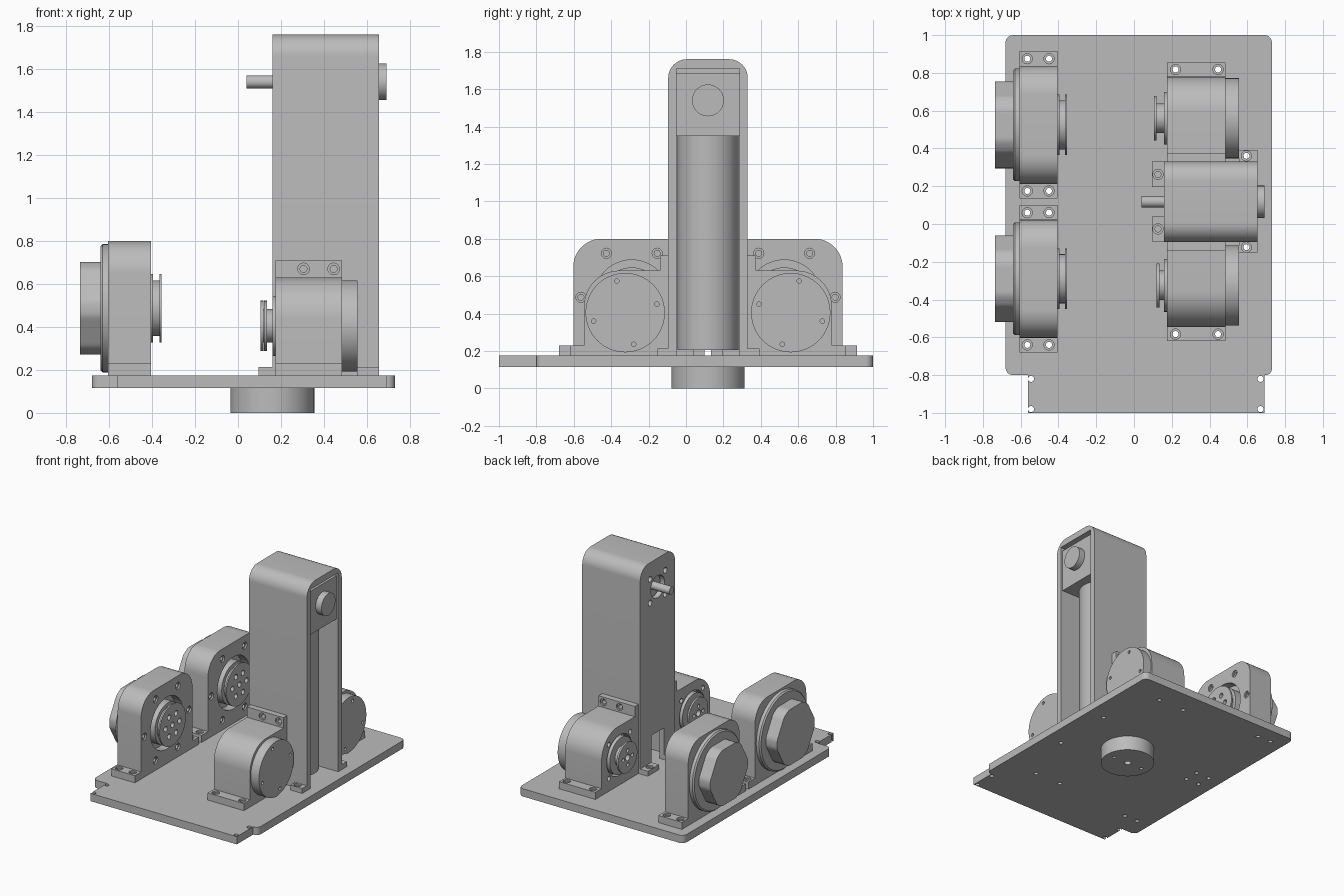
import bpy, bmesh, math
from mathutils import Vector

if "Cube" in bpy.data.objects:
    bpy.data.objects.remove(bpy.data.objects["Cube"])

GREY = (0.5, 0.5, 0.5, 1)
grey = bpy.data.materials.new("machined_grey")
grey.diffuse_color = GREY
grey.use_nodes = True
grey.node_tree.nodes["Principled BSDF"].inputs["Base Color"].default_value = GREY


def place(axis, u, v, h):
    """In-plane coordinates u, v and height h along an axis."""
    return {"X": (h, u, v), "Y": (u, h, v), "Z": (u, v, h)}[axis]


def finish(name, bm):
    bmesh.ops.recalc_face_normals(bm, faces=bm.faces)
    mesh = bpy.data.meshes.new(name)
    bm.to_mesh(mesh)
    bm.free()
    mesh.materials.append(grey)
    ob = bpy.data.objects.new(name, mesh)
    bpy.context.scene.collection.objects.link(ob)
    return ob


def loft(name, axis, rings):
    """Join equal-length rings of (u, v, h) points and cap both ends."""
    bm = bmesh.new()
    loops = [[bm.verts.new(place(axis, *p)) for p in ring] for ring in rings]
    for a, b in zip(loops, loops[1:]):
        for i in range(len(a)):
            j = (i + 1) % len(a)
            bm.faces.new((a[i], a[j], b[j], b[i]))
    bm.faces.new(loops[0])
    bm.faces.new(loops[-1])
    return finish(name, bm)


def prism(name, axis, pts, lo, hi):
    return loft(name, axis, [[(u, v, h) for u, v in pts] for h in (lo, hi)])


def lathe(name, axis, u, v, profile, n=64):
    """Turned part: profile is a list of (radius, height)."""
    ang = [2 * math.pi * i / n for i in range(n)]
    return loft(name, axis, [[(u + r * math.cos(a), v + r * math.sin(a), h)
                              for a in ang] for r, h in profile])


def rod(name, axis, u, v, r, lo, hi, n=64):
    return lathe(name, axis, u, v, [(r, lo), (r, hi)], n)


def fillet(corners, n=12):
    """Right-angled outline; each corner is (u, v) or (u, v, radius)."""
    pts = []
    for i, c in enumerate(corners):
        p = Vector(c[:2])
        if len(c) == 2:
            pts.append(tuple(p))
            continue
        d1 = (Vector(corners[i - 1][:2]) - p).normalized()
        d2 = (Vector(corners[(i + 1) % len(corners)][:2]) - p).normalized()
        mid = p + c[2] * (d1 + d2)
        for k in range(n + 1):
            t = math.pi / 2 * k / n
            pts.append(tuple(mid - c[2] * (d2 * math.cos(t) + d1 * math.sin(t))))
    return pts


def box(name, x0, x1, y0, y1, z0, z1):
    return prism(name, "Z", [(x0, y0), (x1, y0), (x1, y1), (x0, y1)], z0, z1)


def cut(ob, cutters):
    for c in cutters:
        m = ob.modifiers.new("cut", "BOOLEAN")
        m.operation, m.solver, m.object = "DIFFERENCE", "EXACT", c
    mesh = bpy.data.meshes.new_from_object(
        ob.evaluated_get(bpy.context.evaluated_depsgraph_get()))
    ob.modifiers.clear()
    ob.data = mesh
    for c in cutters:
        bpy.data.objects.remove(c)


def hole(axis, u, v, lo, hi, r=0.016):
    return rod("cutter", axis, u, v, r, lo, hi, 20)


def bolt_hole(axis, u, v, lo, top):
    """Through hole with a counterbore below the surface at top."""
    step = math.copysign(0.012, top - lo)
    return lathe("cutter", axis, u, v, [(0.016, lo), (0.016, top - step),
                 (0.027, top - step), (0.027, top + step)], 20)


def ring(u, v, r, count, start):
    for k in range(count):
        a = math.radians(start + 360 * k / count)
        yield u + r * math.cos(a), v + r * math.sin(a)


FLOOR, FOOT, MID = 0.175, 0.23, 0.1175
base_holes = [(x, y) for x in (-0.545, 0.67) for y in (-0.82, -0.98)]

# Large drives on the right-hand edge
for place_name, c in (("front", -0.29), ("rear", 0.525)):
    z = 0.487
    bracket = prism(place_name + "_large_bracket", "X", fillet([
        (c - 0.39, FLOOR), (c + 0.39, FLOOR), (c + 0.39, FOOT), (c + 0.3125, FOOT),
        (c + 0.3125, 0.8, 0.15), (c - 0.3125, 0.8, 0.15),
        (c - 0.3125, FOOT), (c - 0.39, FOOT)]), -0.605, -0.405)
    feet = [(x, c + s * 0.35) for x in (-0.565, -0.45) for s in (-1, 1)]
    base_holes += feet
    cut(bracket, [bolt_hole("Z", x, y, 0.1, FOOT) for x, y in feet]
        + [bolt_hole("X", u, v, -0.5, -0.405) for u, v in ring(c, z, 0.272, 6, 0)]
        + [rod("cutter", "X", c, z, 0.2, -0.47, -0.3)])
    lathe(place_name + "_large_motor_rim", "X", c, z,
          [(0.298, -0.604), (0.298, -0.63), (0.288, -0.64)])
    # Motor cap: round with six shallow flats
    cap = []
    for i in range(96):
        a = 2 * math.pi * i / 96
        off = (a % (math.pi / 3)) - math.pi / 6
        r = min(0.23, 0.215 / math.cos(off))
        cap.append((c + r * math.cos(a), z + r * math.sin(a)))
    prism(place_name + "_large_motor_cap", "X", cap, -0.638, -0.735)
    pulley = lathe(place_name + "_large_pulley", "X", c, z, [
        (0.16, -0.472), (0.16, -0.395), (0.13, -0.395), (0.13, -0.366),
        (0.16, -0.366), (0.16, -0.355)])
    cut(pulley, [hole("X", u, v, -0.39, -0.3, 0.02) for u, v in ring(c, z, 0.085, 6, 0)]
        + [hole("X", c, z, -0.39, -0.3, 0.02)])

# Small drives either side of the tower, mirrored about its middle
for place_name, side, tip in (("front", 1, 0.12), ("rear", -1, 0.105)):
    def my(y):
        return MID + side * (y - MID)
    c, z = my(-0.325), 0.405
    outline = [(-0.62, FLOOR), (-0.095, FLOOR), (-0.095, 0.71), (-0.14, 0.71),
               (-0.14, 0.63), (-0.545, 0.63, 0.19), (-0.545, FOOT), (-0.62, FOOT)]
    bracket = prism(place_name + "_small_bracket", "X",
                    [(my(y), h) for y, h in fillet(outline)], 0.175, 0.485)
    feet = [(x, my(-0.583)) for x in (0.22, 0.445)]
    base_holes += feet
    cut(bracket, [bolt_hole("Z", x, y, 0.1, FOOT) for x, y in feet]
        + [bolt_hole("Y", x, 0.67, my(-0.05), my(-0.14)) for x in (0.305, 0.445)]
        + [hole("X", u, v, 0.1, 0.22, 0.018) for u, v in ring(c, z, 0.185, 4, 45)]
        + [rod("cutter", "X", c, z, 0.155, 0.1, 0.22)])
    disc = rod(place_name + "_small_motor", "X", c, z, 0.212, 0.484, 0.555)
    cut(disc, [hole("X", u, v, 0.53, 0.6, 0.012)
               for u, v in ring(c, z, 0.175, 4, 15 if side > 0 else 75)])
    pulley = lathe(place_name + "_small_pulley", "X", c, z, [
        (0.14, 0.222), (0.14, 0.16), (0.078, 0.16), (0.078, tip + 0.014),
        (0.117, tip + 0.014), (0.117, tip)])
    cut(pulley, [hole("X", c, z, 0, 0.15, 0.025)]
        + [hole("X", u, v, 0, 0.15, 0.014) for u, v in ring(c, z, 0.055, 4, 0)])

# Tower shell, open towards the left
tower = prism("tower_shell", "X", fillet([
    (-0.095, FLOOR), (0.33, FLOOR), (0.33, 1.76, 0.1), (-0.095, 1.76, 0.1)]), 0.16, 0.655)
cut(tower, [box("cutter", 0.2, 0.8, -0.052, 0.287, 0.1, 1.71),
            box("cutter", 0.1, 0.3, 0.04, 0.195, 0.1, 0.42),
            rod("cutter", "X", MID, 1.54, 0.085, 0.1, 0.3)]
    + [hole("X", u, v, 0.1, 0.3, 0.022) for u, v in ring(MID, 1.54, 0.13, 4, 45)])

# Tower feet
for i, (x0, x1, y0, y1) in enumerate(((0.095, 0.161, -0.092, 0.04), (0.095, 0.161, 0.195, 0.33),
                                      (0.555, 0.655, -0.152, -0.094),
                                      (0.555, 0.655, 0.329, 0.393))):
    foot = box("tower_foot_%d" % (i + 1), x0, x1, y0, y1, FLOOR, 0.213)
    x, y = (0.127, (y0 + y1) / 2) if i < 2 else (0.595, (y0 + y1) / 2)
    base_holes.append((x, y))
    cut(foot, [bolt_hole("Z", x, y, 0.1, 0.213)])

# Motor and gearbox inside the tower
box("tower_gearbox", 0.21, 0.64, -0.05, 0.285, 1.35, 1.685)
rod("tower_motor", "Z", 0.41, MID, 0.163, 0.205, 1.351)
rod("gearbox_cap", "X", MID, 1.54, 0.085, 0.639, 0.69)
rod("output_shaft", "X", MID, 1.54, 0.03, 0.04, 0.22, 32)

# Base plate with a narrower tongue at the front
base = prism("base_plate", "Z", fillet([
    (-0.68, -0.8, 0.04), (-0.56, -0.8), (-0.56, -1), (0.69, -1), (0.69, -0.8),
    (0.73, -0.8, 0.035), (0.73, 1, 0.04), (-0.68, 1, 0.04)]), 0.115, FLOOR)
cut(base, [hole("Z", x, y, 0, 0.3) for x, y in base_holes])

# Round boss under the base
boss = rod("base_boss", "Z", 0.16, MID, 0.195, 0, 0.116)
cut(boss, [hole("Z", 0.16, MID, -0.1, 0.06, 0.025)]
    + [hole("Z", u, v, -0.1, 0.06, 0.014) for u, v in ring(0.16, MID, 0.13, 2, 0)])

# Smooth the round sides and keep the edges crisp
bpy.ops.object.select_all(action="DESELECT")
for ob in bpy.context.scene.objects:
    if ob.type == "MESH":
        ob.select_set(True)
        bpy.context.view_layer.objects.active = ob
bpy.ops.object.shade_smooth_by_angle(angle=math.radians(30))
